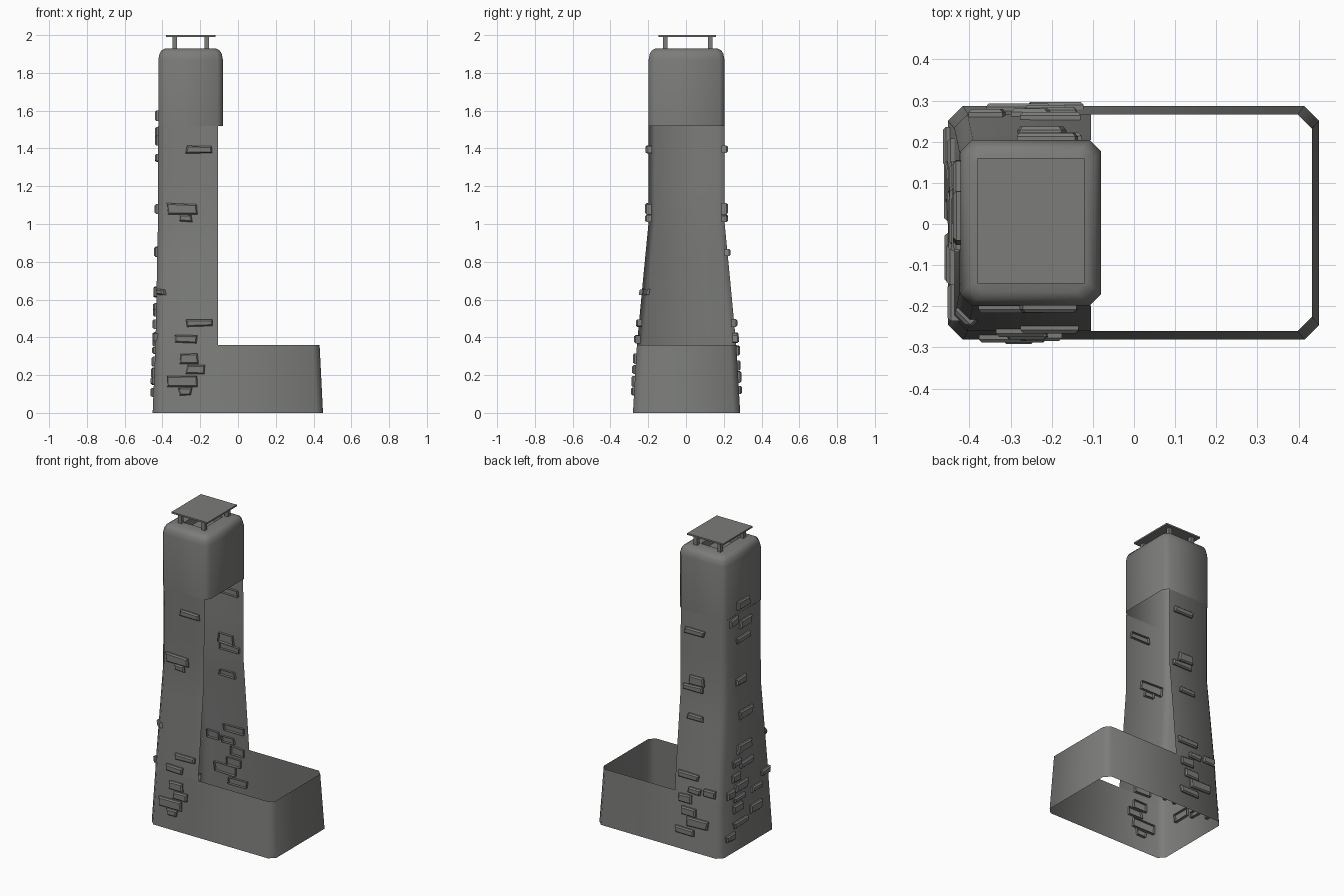
import bpy, bmesh, math, random
from mathutils import Vector

if "Cube" in bpy.data.objects:
    bpy.data.objects.remove(bpy.data.objects["Cube"])

random.seed(4)
CY = 0.003            # slight y offset of the centre line
OPEN_X = -0.105       # open edge of the tower walls

stone = bpy.data.materials.new("grey stone")
stone.diffuse_color = (0.2, 0.205, 0.195, 1)
stone.use_nodes = True
stone.node_tree.nodes["Principled BSDF"].inputs["Base Color"].default_value = stone.diffuse_color


def finish(name, bm, angle=50):
    me = bpy.data.meshes.new(name)
    bm.to_mesh(me)
    bm.free()
    me.materials.append(stone)
    for p in me.polygons:
        p.use_smooth = True
    me.set_sharp_from_angle(angle=math.radians(angle))
    ob = bpy.data.objects.new(name, me)
    bpy.context.collection.objects.link(ob)
    return ob


def ring(x0, x1, hy, c, z):
    """Chamfered rectangle, anticlockwise from the front right corner."""
    a, b = CY - hy, CY + hy
    return [(x1, a + c, z), (x1, b - c, z), (x1 - c, b, z), (x0 + c, b, z),
            (x0, b - c, z), (x0, a + c, z), (x0 + c, a, z), (x1 - c, a, z)]


def loft(bm, rings, closed=True):
    rows = [[bm.verts.new(p) for p in r] for r in rings]
    n = len(rows[0])
    for lo, hi in zip(rows, rows[1:]):
        for i in range(n if closed else n - 1):
            j = (i + 1) % n
            bm.faces.new((lo[i], lo[j], hi[j], hi[i]))
    return rows


def lerp_table(z, table):
    for (z0, v0), (z1, v1) in zip(table, table[1:]):
        if z <= z1:
            return v0 + (v1 - v0) * (z - z0) / (z1 - z0)
    return table[-1][1]


def half_y(z):
    return lerp_table(z, [(0, .284), (.36, .263), (.7, .231), (1.0, .202), (2, .2)])


def left_x(z):
    return lerp_table(z, [(0, -.452), (.36, -.437), (1.0, -.424), (2, -.422)])


# Firebox: open top and bottom, single wall
bm = bmesh.new()
loft(bm, [ring(left_x(0), .45, half_y(0), .036, 0),
          ring(left_x(.36), .432, half_y(.36), .034, .36)])
finish("firebox_walls", bm)

# Tower: three-sided flue, open towards +x
bm = bmesh.new()
rows = []
for z in (.36, .5, .7, .85, 1.0, 1.25, 1.52):
    r = ring(left_x(z), 0, half_y(z), .032, z)[2:]
    rows.append([(OPEN_X,) + r[0][1:]] + r[1:5] + [(OPEN_X,) + r[5][1:]])
loft(bm, rows, closed=False)
finish("tower_walls", bm)

# Closed head with rounded shoulders and a recessed flue mouth
bm = bmesh.new()
rows = loft(bm, [ring(-.422 + i, -.08 - i, .201 - i, c, z) for z, i, c in
                 ((1.52, 0, .028), (1.87, 0, .028), (1.9, .006, .027),
                  (1.918, .016, .026), (1.928, .034, .024), (1.928, .1, .005),
                  (1.88, .1, .005))])
bm.faces.new(rows[-1])
finish("chimney_head", bm)


# Rain cap on four posts
def box(name, x0, x1, y0, y1, z0, z1):
    bm = bmesh.new()
    rows = loft(bm, [[(x0, y0, z), (x1, y0, z), (x1, y1, z), (x0, y1, z)]
                     for z in (z0, z1)])
    bm.faces.new(rows[0][::-1])
    bm.faces.new(rows[1])
    finish(name, bm, 30)


box("rain_cap", -.38, -.12, -.145, .16, 1.99, 2.0)
for x in (-.336, -.166):
    for y in (-.11, .128):
        box("cap_post", x - .012, x + .012, y - .012, y + .012, 1.92, 1.991)


# Raised bricks: hollow-backed shells pushed through the wall
def brick(bm, centre, along, out, w, h):
    centre, along, out = Vector(centre), Vector(along), Vector(out)
    up = Vector((0, 0, 1))
    jit = [(random.uniform(-.006, .006), random.uniform(-.004, .004)) for _ in range(4)]
    rings = []
    for depth, s in ((-.017, 0), (.009, 0), (.017, .007)):
        r = []
        for (a, b), (ja, jb) in zip(((-1, -1), (1, -1), (1, 1), (-1, 1)), jit):
            r.append(centre + along * (a * (w / 2 - s) + ja)
                     + up * (b * (h / 2 - s) + jb) + out * depth)
        rings.append(r)
    rows = loft(bm, rings)
    bm.faces.new(rows[-1])


# (x, z, width, height) on the front and back walls
front = [(-.205, 1.395, .14, .035), (-.295, 1.08, .16, .055), (-.28, 1.03, .07, .035),
         (-.205, .478, .14, .038), (-.28, .39, .12, .04), (-.26, .288, .1, .055),
         (-.225, .23, .1, .05), (-.295, .167, .16, .055), (-.28, .115, .07, .038)]
back = [(-.21, 1.395, .14, .035), (-.225, 1.08, .1, .055), (-.2, 1.03, .14, .035),
        (-.225, .85, .11, .035), (-.205, .478, .14, .038), (-.25, .39, .09, .04),
        (-.36, .4, .09, .045), (-.19, .33, .09, .05), (-.21, .25, .1, .05),
        (-.28, .19, .15, .055), (-.19, .12, .13, .04)]
# (y, z, width) on the left wall
left = [(.015, 1.57, .12), (.115, 1.485, .07), (-.005, 1.44, .11), (.02, 1.35, .13),
        (.045, 1.08, .1), (0, .855, .13), (.02, .64, .14), (.1, .56, .08),
        (0, .53, .12), (.11, .47, .08), (.06, .4, .12), (.17, .38, .08),
        (-.1, .33, .1), (.08, .33, .11), (.1, .27, .1), (-.08, .21, .12),
        (.08, .17, .14), (.19, .11, .09), (-.19, .4, .08)]

for name, rowset, s in (("front_bricks", front, -1), ("back_bricks", back, 1)):
    bm = bmesh.new()
    for x, z, w, h in rowset:
        brick(bm, (x, CY + s * half_y(z), z), (-s, 0, 0), (0, s, 0), w, h)
    finish(name, bm, 30)
bm = bmesh.new()
for y, z, w in left:
    brick(bm, (left_x(z), y, z), (0, -1, 0), (-1, 0, 0), w, random.uniform(.035, .055))
finish("left_bricks", bm, 30)

# Corner brick at the front left edge
bm = bmesh.new()
brick(bm, (-.408, CY - half_y(.64) + .012, .64), (.707, -.707, 0), (-.707, -.707, 0), .05, .035)
finish("corner_brick", bm, 30)
